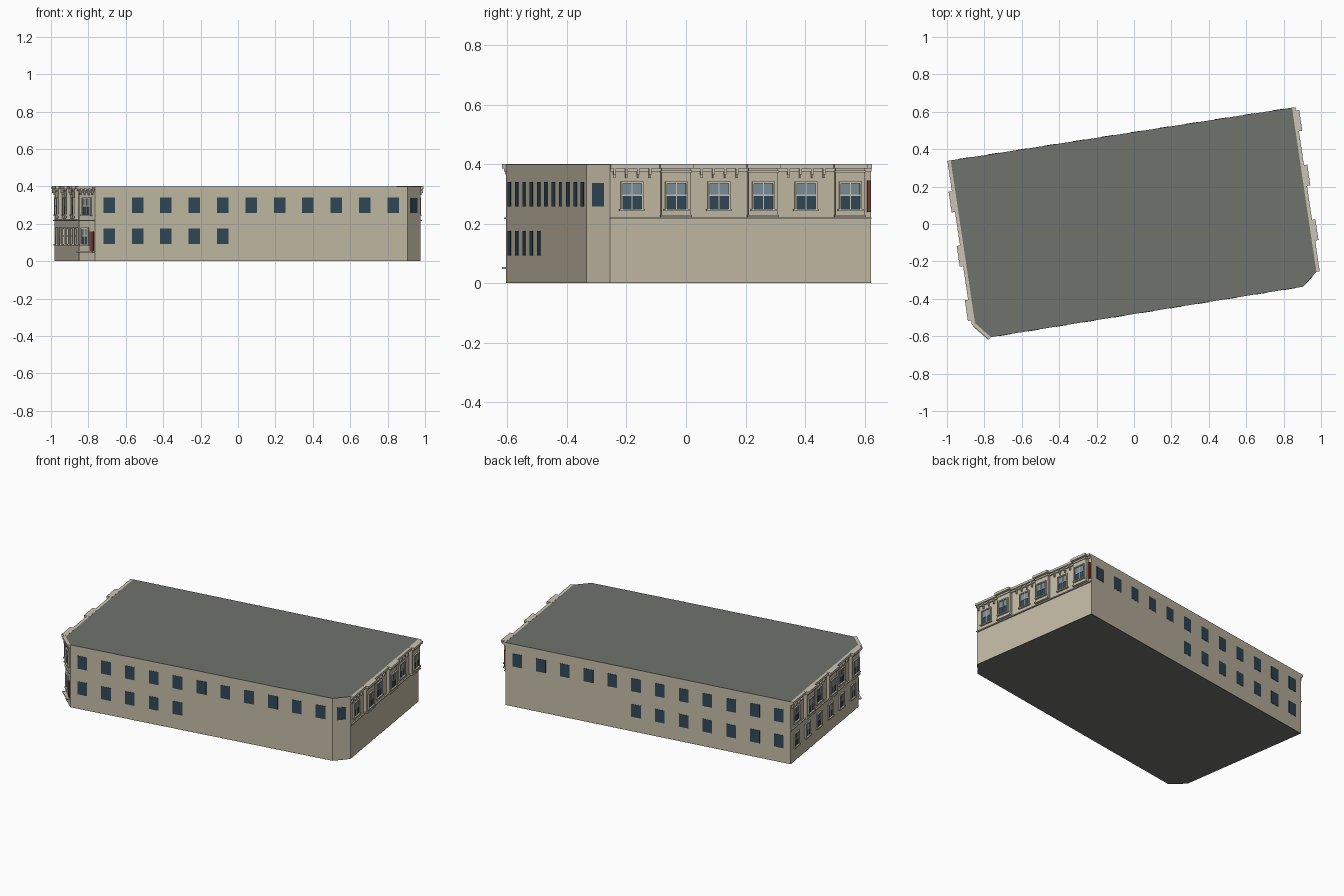
import bpy, bmesh, math
from mathutils import Vector, Matrix

if "Cube" in bpy.data.objects:
    bpy.data.objects.remove(bpy.data.objects["Cube"])

H = 0.40

def mat(name, col):
    m = bpy.data.materials.new(name)
    m.diffuse_color = (*col, 1)
    m.use_nodes = True
    m.node_tree.nodes["Principled BSDF"].inputs["Base Color"].default_value = m.diffuse_color
    return m

WALL = mat("wall_stone", (0.55, 0.50, 0.38))
TRIM = mat("trim_stone", (0.60, 0.56, 0.46))
ROOF = mat("roof_grey", (0.16, 0.17, 0.15))
GLASS = mat("dark_glass", (0.03, 0.065, 0.095))
PALE = mat("pale_glass", (0.20, 0.28, 0.33))
RED = mat("red_brown", (0.22, 0.05, 0.035))

# Footprint corners, anticlockwise from the front left
E, D, C, B, A, F = [Vector(p) for p in (
    (-0.765, -0.605), (0.905, -0.335), (0.975, -0.255),
    (0.845, 0.622), (-0.98, 0.34), (-0.85, -0.53))]

parts = {}

def part(name, material):
    if name not in parts:
        parts[name] = (bmesh.new(), material)
    return parts[name][0]

def prism(name, material, pts, z0, z1):
    bm = part(name, material)
    lo = [bm.verts.new((p.x, p.y, z0)) for p in pts]
    hi = [bm.verts.new((p.x, p.y, z1)) for p in pts]
    n = len(pts)
    bm.faces.new(lo[::-1])
    bm.faces.new(hi)
    for i in range(n):
        j = (i + 1) % n
        bm.faces.new((lo[i], lo[j], hi[j], hi[i]))

def band(name, material, path, depth, z0, z1):
    """Mitred moulding outside an open run of walls."""
    nrm = []
    for p, q in zip(path, path[1:]):
        d = (q - p).normalized()
        nrm.append(Vector((d.y, -d.x)))
    outer = []
    for i, p in enumerate(path):
        a, b = nrm[max(i - 1, 0)], nrm[min(i, len(nrm) - 1)]
        outer.append(p + (a + b) * depth / (1 + a.dot(b)))
    for i in range(len(path) - 1):
        prism(name, material, [path[i], outer[i], outer[i + 1], path[i + 1]], z0, z1)

class Wall:
    """Places boxes on a wall: u along it, d outwards, z up."""
    def __init__(self, label, p, q):
        self.label, self.len = label, (q - p).length
        ang = math.atan2(q.y - p.y, q.x - p.x)
        self.m = Matrix.Translation((p.x, p.y, 0)) @ Matrix.Rotation(ang, 4, 'Z')

    def box(self, name, material, u, w, d0, d1, z0, z1):
        bm = part(self.label + "_" + name, material)
        m = self.m @ Matrix.Translation((u, -(d0 + d1) / 2, (z0 + z1) / 2))
        m = m @ Matrix.Diagonal((w, d1 - d0, z1 - z0, 1))
        bmesh.ops.create_cube(bm, size=1, matrix=m)

    def pane(self, u, w, z0, z1):
        self.box("windows", GLASS, u, w, -0.001, 0.0015, z0, z1)

    def sash(self, u, w, z0, z1, d=0.0):
        """Framed two-light sash window with a sill."""
        zm = z0 + (z1 - z0) * 0.52
        self.box("lower_glass", GLASS, u, w, d - 0.001, d + 0.002, z0, zm)
        self.box("upper_glass", PALE, u, w, d - 0.001, d + 0.002, zm, z1)
        for s in (-1, 1):
            self.box("window_frames", TRIM, u + s * (w / 2), 0.006, d, d + 0.008, z0, z1)
        self.box("window_frames", TRIM, u, w + 0.006, d, d + 0.008, z1 - 0.003, z1 + 0.004)
        self.box("window_bars", TRIM, u, w, d, d + 0.004, zm - 0.002, zm + 0.002)
        self.box("window_bars", TRIM, u, 0.003, d, d + 0.004, z0, z1)
        self.box("window_sills", TRIM, u, w + 0.016, d, d + 0.012, z0 - 0.007, z0)

    def bay(self, u):
        """Shallow projecting bay with cap, base and sash window."""
        self.box("bays", WALL, u, 0.10, 0, 0.02, 0.225, 0.386)
        self.box("bay_bases", TRIM, u, 0.106, 0, 0.025, 0.222, 0.230)
        self.box("bay_friezes", TRIM, u, 0.104, 0, 0.025, 0.372, 0.378)
        self.box("bay_caps", TRIM, u, 0.112, 0, 0.036, 0.386, H + 0.001)
        self.sash(u, 0.07, 0.25, 0.338, 0.02)

    def brackets(self, u, offsets):
        for o in offsets:
            self.box("brackets", TRIM, u + o, 0.008, 0, 0.015, 0.365, 0.386)
            self.box("brackets", TRIM, u + o, 0.006, 0, 0.009, 0.354, 0.365)

front = Wall("front", E, D)
right_corner = Wall("right_corner", D, C)
right = Wall("right", C, B)
back = Wall("back", B, A)
left = Wall("left", A, F)
left_corner = Wall("left_corner", F, E)

# Main block and its roof
foot = [E, D, C, B, A, F]
prism("building_body", WALL, foot, 0.002, H - 0.002)
prism("roof", ROOF, foot, H - 0.002, H)
prism("base", ROOF, foot, 0, 0.002)

# Plain windows on the long sides and the right corner
for i in range(11):
    u = (i + 0.5) * front.len / 11
    front.pane(u, 0.062, 0.257, 0.34)
    if i < 5:
        front.pane(u, 0.062, 0.093, 0.175)
for i in range(12):
    u = back.len - (i + 0.5) * back.len / 12
    back.pane(u, 0.062, 0.257, 0.34)
    if i < 7:
        back.pane(u, 0.062, 0.093, 0.175)
right_corner.pane(right_corner.len / 2, 0.053, 0.257, 0.337)

# Ornate end fronts: alternating flat windows and bays
for wall in (right, left):
    for i in range(6):
        u = (i + 0.5) * wall.len / 6
        if i % 2:
            wall.bay(u)
        else:
            wall.sash(u, 0.07, 0.25, 0.338)
            wall.brackets(u, (-0.06, -0.02, 0.02, 0.06))
        if wall is left:
            wall.sash(u, 0.055, 0.092, 0.175)

# Cut-off left corner with windows, door and step
left_corner.sash(0.056, 0.06, 0.25, 0.338)
left_corner.brackets(0.056, (-0.042, -0.014, 0.014, 0.042))
left_corner.sash(0.044, 0.045, 0.092, 0.175)
left_corner.box("door", RED, 0.093, 0.026, 0, 0.006, 0.055, 0.158)
left_corner.box("step", TRIM, 0.056, 0.11, 0, 0.02, 0.047, 0.054)

# Red panel at the far end of the right front
right.box("panel", RED, right.len - 0.009, 0.010, 0, 0.012, 0.24, 0.345)

# Cornice, frieze and floor band along both ends
for label, path in (("right", [C, B]), ("left", [A, F, E])):
    band(label + "_cornice", TRIM, path, 0.018, 0.386, H)
    band(label + "_frieze", TRIM, path, 0.008, 0.376, 0.386)
    band(label + "_floor_band", TRIM, path, 0.008, 0.215, 0.221)

for name, (bm, material) in parts.items():
    bmesh.ops.recalc_face_normals(bm, faces=bm.faces)
    me = bpy.data.meshes.new(name)
    bm.to_mesh(me)
    bm.free()
    me.materials.append(material)
    bpy.context.collection.objects.link(bpy.data.objects.new(name, me))
